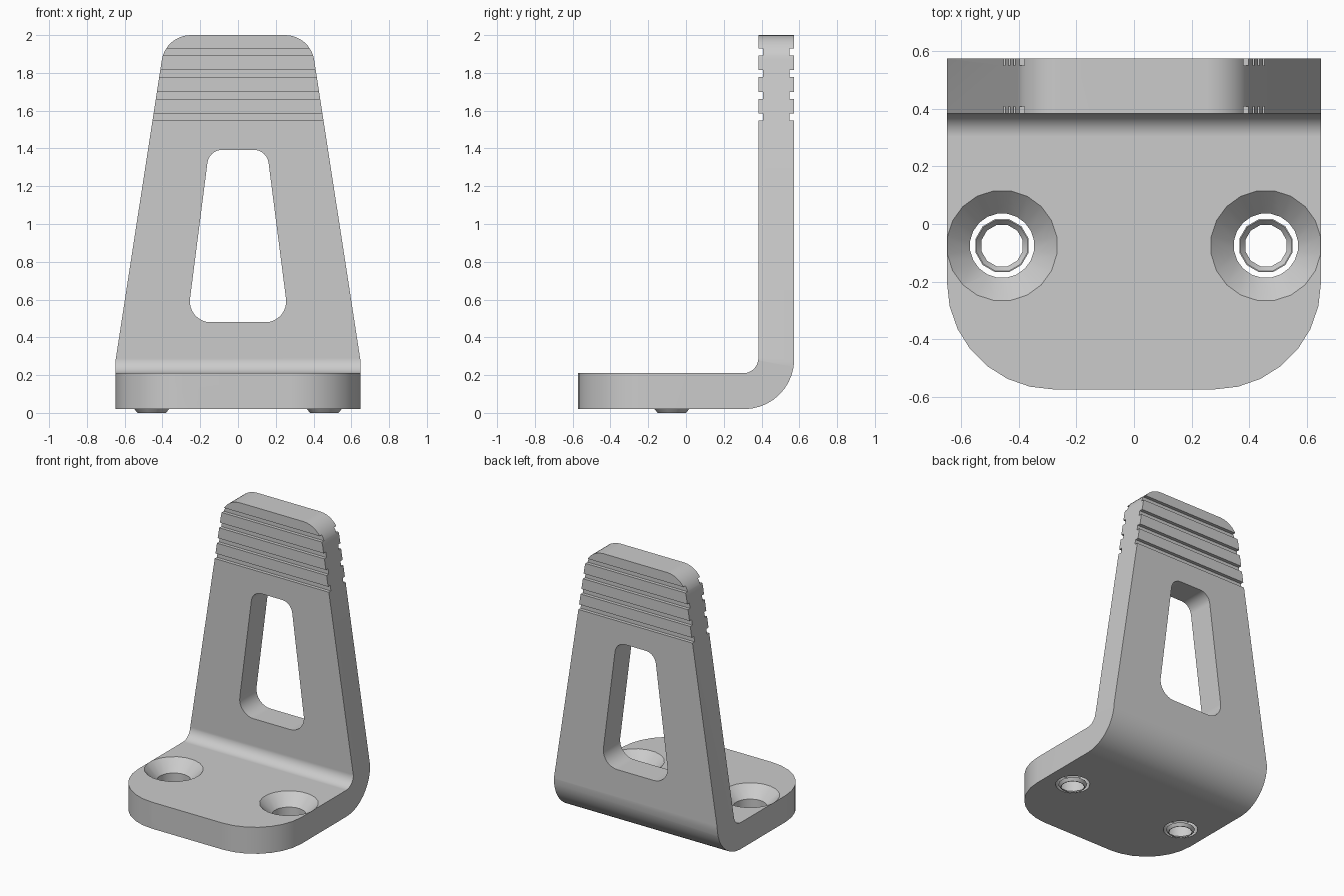
import bpy, bmesh, math
from mathutils import Vector

cube = bpy.data.objects.get("Cube")
if cube:
    bpy.data.objects.remove(cube, do_unlink=True)

grey = bpy.data.materials.new("plain_grey")
grey.use_nodes = True
COLOUR = (0.6, 0.6, 0.6, 1)
grey.diffuse_color = COLOUR
grey.node_tree.nodes["Principled BSDF"].inputs["Base Color"].default_value = COLOUR


def rounded(corners, steps=8):
    """Outline from (u, v, radius) corners, with an arc at each radius."""
    out = []
    for i, (u, v, r) in enumerate(corners):
        p = Vector((u, v))
        if not r:
            out.append(p)
            continue
        a = (Vector(corners[i - 1][:2]) - p).normalized()
        b = (Vector(corners[(i + 1) % len(corners)][:2]) - p).normalized()
        half = a.angle(b) / 2
        centre = p + (a + b).normalized() * (r / math.sin(half))
        start = p + a * (r / math.tan(half)) - centre
        end = p + b * (r / math.tan(half)) - centre
        sweep = start.angle_signed(end)
        for k in range(steps + 1):
            t = -sweep * k / steps
            c, s = math.cos(t), math.sin(t)
            out.append(centre + Vector((start.x * c - start.y * s, start.x * s + start.y * c)))
    return out


def make(name, bm):
    bmesh.ops.recalc_face_normals(bm, faces=bm.faces)
    mesh = bpy.data.meshes.new(name)
    bm.to_mesh(mesh)
    bm.free()
    ob = bpy.data.objects.new(name, mesh)
    mesh.materials.append(grey)
    bpy.context.collection.objects.link(ob)
    return ob


def prism(name, outline, place, low, high):
    """Extrude an outline; place(u, v, w) maps it into space."""
    bm = bmesh.new()
    rings = [[bm.verts.new(place(u, v, w)) for u, v in outline] for w in (low, high)]
    n = len(outline)
    for ring in rings:
        bm.faces.new(ring)
    for i in range(n):
        j = (i + 1) % n
        bm.faces.new((rings[0][i], rings[0][j], rings[1][j], rings[1][i]))
    return make(name, bm)


def lathe(name, profile, x, y, sides, closed=False):
    """Revolve (radius, height) points; caps the ends unless closed."""
    bm = bmesh.new()
    rings = []
    for r, z in profile:
        angles = [2 * math.pi * (k + 0.5) / sides for k in range(sides)]
        rings.append([bm.verts.new((x + r * math.cos(t), y + r * math.sin(t), z)) for t in angles])
    pairs = list(zip(rings, rings[1:]))
    if closed:
        pairs.append((rings[-1], rings[0]))
    else:
        bm.faces.new(rings[0])
        bm.faces.new(rings[-1])
    for a, b in pairs:
        for k in range(sides):
            j = (k + 1) % sides
            bm.faces.new((a[k], a[j], b[j], b[k]))
    return make(name, bm)


def boolean(target, tool, operation):
    tool.hide_render = True
    mod = target.modifiers.new("cut", 'BOOLEAN')
    mod.operation, mod.solver, mod.object = operation, 'EXACT', tool
    bpy.context.view_layer.objects.active = target
    bpy.ops.object.modifier_apply(modifier=mod.name)
    bpy.data.objects.remove(tool, do_unlink=True)


def smooth(ob):
    bpy.ops.object.select_all(action='DESELECT')
    ob.select_set(True)
    bpy.context.view_layer.objects.active = ob
    bpy.ops.object.shade_smooth_by_angle(angle=math.radians(30))


FRONT, BACK, BOTTOM, FLOOR, WALL = -0.573, 0.573, 0.02, 0.21, 0.383
DEPTH, GROOVE = 0.024, 0.038
grooves = [1.547 + 0.115 * i for i in range(4)]

# L-shaped side section, with grip grooves on both wall faces
section = [(FRONT, BOTTOM, 0), (BACK, BOTTOM, 0.265)]
for z in grooves:
    section += [(BACK, z, 0), (BACK - DEPTH, z, 0),
                (BACK - DEPTH, z + GROOVE, 0), (BACK, z + GROOVE, 0)]
section += [(BACK, 2, 0), (WALL, 2, 0)]
for z in reversed(grooves):
    section += [(WALL, z + GROOVE, 0), (WALL + DEPTH, z + GROOVE, 0),
                (WALL + DEPTH, z, 0), (WALL, z, 0)]
section += [(WALL, FLOOR, 0.08), (FRONT, FLOOR, 0)]
bracket = prism("bracket", rounded(section, 10), lambda u, v, w: (w, u, v), -0.8, 0.8)

# Tapered front outline
taper = [(-0.648, -0.1, 0), (0.648, -0.1, 0), (0.648, 0.28, 0), (0.383, 2, 0.155),
         (-0.383, 2, 0.155), (-0.648, 0.28, 0)]
boolean(bracket, prism("taper_tool", rounded(taper), lambda u, v, w: (u, w, v), -1, 1), 'INTERSECT')

# Rounded front corners of the base
plan = [(-0.648, FRONT, 0.37), (0.648, FRONT, 0.37), (0.648, 0.8, 0), (-0.648, 0.8, 0)]
boolean(bracket, prism("plan_tool", rounded(plan, 7), lambda u, v, w: (u, v, w), -0.5, 2.5), 'INTERSECT')

# Window through the wall
window = [(-0.27, 0.48, 0.11), (0.27, 0.48, 0.11), (0.153, 1.393, 0.08), (-0.153, 1.393, 0.08)]
boolean(bracket, prism("window_tool", rounded(window), lambda u, v, w: (u, w, v), 0.2, 0.8), 'DIFFERENCE')

# Countersunk screw holes, each with a small foot ring beneath
rings = []
for side, x in (("right", -0.457), ("left", 0.457)):
    sink = [(0.112, -0.1), (0.112, 0.13), (0.192, FLOOR), (0.192, 0.3)]
    boolean(bracket, lathe("sink_tool", sink, x, -0.075, 20), 'DIFFERENCE')
    foot = [(0.095, BOTTOM), (0.078, 0), (0.074, 0), (0.091, BOTTOM)]
    rings.append(lathe(side + "_foot_ring", foot, x, -0.075, 12, True))

for ob in [bracket] + rings:
    smooth(ob)
mod = bracket.modifiers.new("even_shading", 'WEIGHTED_NORMAL')
mod.keep_sharp = True
